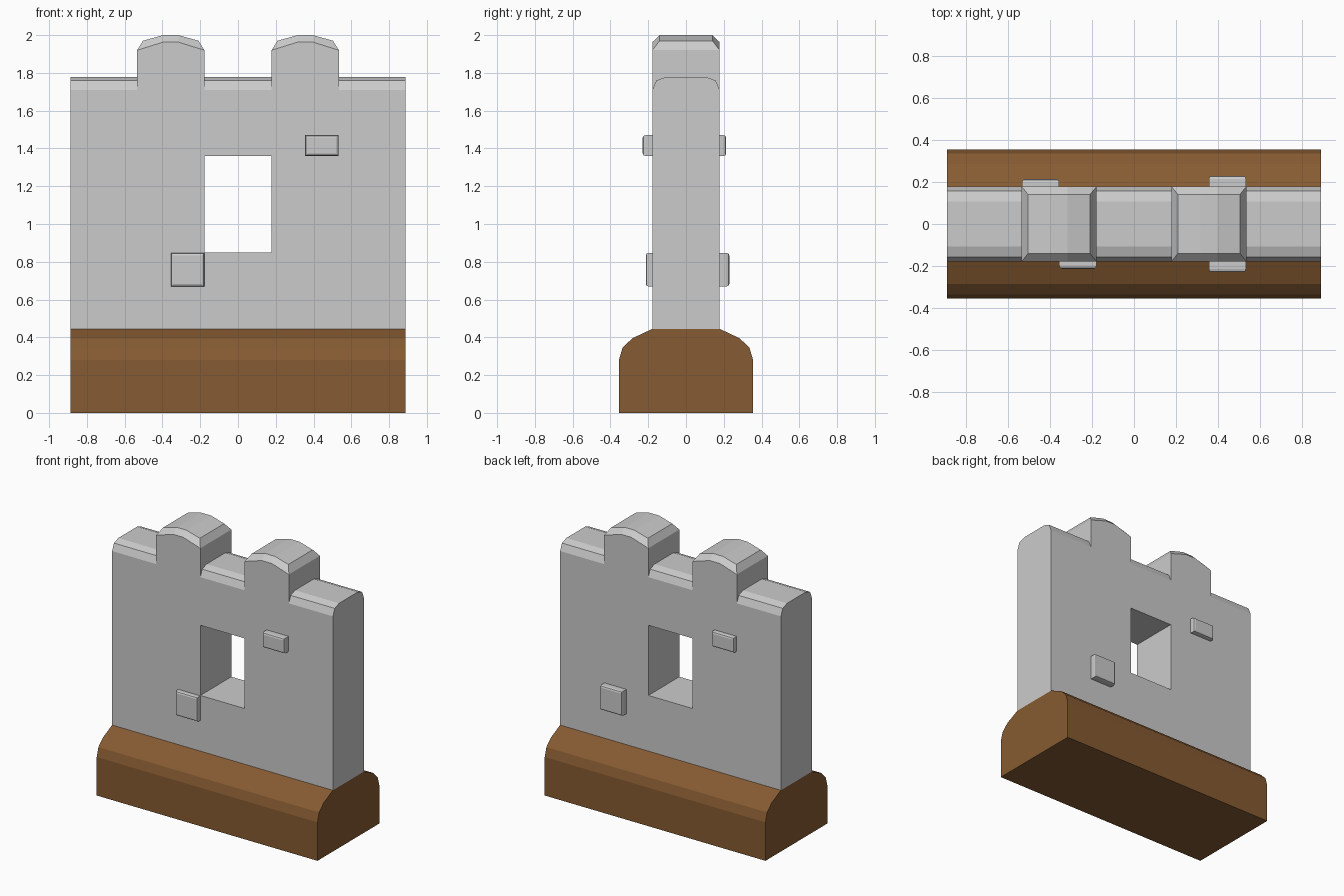
import bpy, bmesh

if "Cube" in bpy.data.objects:
    bpy.data.objects.remove(bpy.data.objects["Cube"])

def make_object(name, bm, mat=None):
    bmesh.ops.recalc_face_normals(bm, faces=bm.faces)
    me = bpy.data.meshes.new(name)
    bm.to_mesh(me)
    bm.free()
    ob = bpy.data.objects.new(name, me)
    bpy.context.collection.objects.link(ob)
    if mat:
        me.materials.append(mat)
    return ob

def loft(name, rings, mat=None):
    """Bridge rings of equal point count and cap both ends."""
    bm = bmesh.new()
    vs = [[bm.verts.new(p) for p in r] for r in rings]
    n = len(vs[0])
    for a, b in zip(vs, vs[1:]):
        for i in range(n):
            bm.faces.new((a[i], a[(i + 1) % n], b[(i + 1) % n], b[i]))
    bm.faces.new(vs[0])
    bm.faces.new(vs[-1])
    return make_object(name, bm, mat)

def mirrored(half):
    """Close a half profile by mirroring it across zero."""
    return half + [(-a, z) for a, z in reversed(half)]

def bar(name, half, hx, mat=None):
    prof = mirrored(half)
    return loft(name, [[(x, y, z) for y, z in prof] for x in (-hx, hx)], mat)

W, T = 0.888, 0.178

# brown mound under the wall
brown = bpy.data.materials.new("brown_earth")
brown.diffuse_color = (0.24, 0.105, 0.032, 1)
brown.use_nodes = True
brown.node_tree.nodes["Principled BSDF"].inputs["Base Color"].default_value = brown.diffuse_color
bar("base", [(0.355, 0), (0.355, 0.28), (0.336, 0.345), (0.284, 0.395), (T, 0.445)], W, brown)

# wall with rounded top edge
wall = bar("wall", [(T, 0.445), (T, 1.71), (0.157, 1.76), (0.107, 1.778)], W)

# window opening
bm = bmesh.new()
bmesh.ops.create_cube(bm, size=1)
for v in bm.verts:
    v.co = (v.co.x * 2 * T, v.co.y, 1.105 + v.co.z * 0.51)
cutter = make_object("window_cutter", bm)
cutter.hide_render = True
cutter.hide_set(True)
mod = wall.modifiers.new("window", 'BOOLEAN')
mod.object = cutter
mod.operation = 'DIFFERENCE'
mod.solver = 'EXACT'

# merlons with arched, chamfered tops
for side, cx in (("left", -0.356), ("right", 0.356)):
    outer = mirrored([(T, 1.71), (T, 1.92), (0.04, 1.963)])
    inner = mirrored([(0.147, 1.71), (0.147, 1.97), (0.04, 2.0)])
    for p in (inner,):
        p[0], p[-1] = (T, 1.71), (-T, 1.71)
    bm = bmesh.new()
    f, fi, bi, b = [[bm.verts.new((cx + x, y, z)) for x, z in prof]
                    for y, prof in ((-T, outer), (-0.14, inner), (0.14, inner), (T, outer))]
    bm.faces.new(f)
    bm.faces.new(b)
    for r0, r1 in ((f, fi), (fi, bi), (bi, b)):
        for i in range(1, 4):
            bm.faces.new((r0[i], r0[i + 1], r1[i + 1], r1[i]))
    for o in (0, 5):
        e = 1 if o == 0 else 4
        bm.faces.new((f[o], b[o], b[e], f[e]))
        bm.faces.new((f[e], b[e], bi[e], fi[e]))
    bm.faces.new((f[0], f[5], b[5], b[0]))
    bmesh.ops.delete(bm, geom=[v for v in bm.verts if not v.link_faces], context='VERTS')
    make_object(side + "_merlon", bm)

# raised stones: centre x, centre z, height, outer y
stones = {
    "front_upper_stone": (0.444, 1.415, 0.11, -0.229),
    "front_lower_stone": (-0.267, 0.758, 0.178, -0.213),
    "back_upper_stone": (-0.444, 1.415, 0.11, 0.213),
    "back_lower_stone": (0.444, 0.758, 0.178, 0.229),
}
for name, (cx, cz, h, y) in stones.items():
    s = 1 if y > 0 else -1
    def ring(yy, inset):
        a, c = 0.0885 - inset, h / 2 - inset
        return [(cx - a, yy, cz - c), (cx + a, yy, cz - c), (cx + a, yy, cz + c), (cx - a, yy, cz + c)]
    loft(name, [ring(s * 0.16, 0), ring(y - s * 0.016, 0), ring(y - s * 0.004, 0.004), ring(y, 0.013)])
